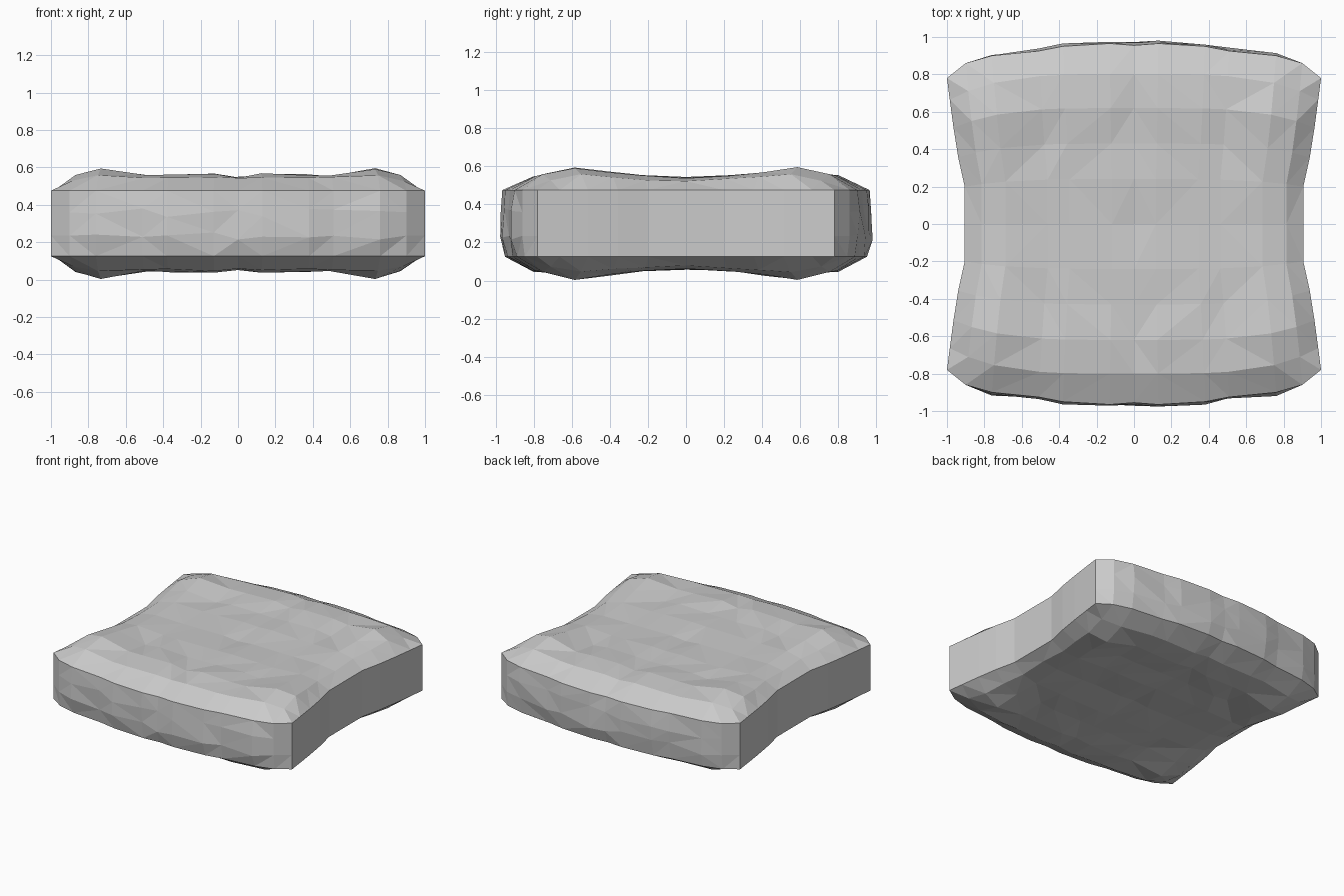
import bpy, bmesh, random

if "Cube" in bpy.data.objects:
    bpy.data.objects.remove(bpy.data.objects["Cube"])

random.seed(4)

# Quarter-plan layout: columns run out along x, rows run out along y
COLS = [0, .13, .38, .51, .76, .9, 1.0]
ROWS = [0, .24, .43, .62, .8, 1.0]
FRONT_Y = [.955, .965, .95, .925, .9, .86, .78]      # front seam curve, per column
SIDE_X = [.905, .905, .94, .965, .985, 1.0]          # pinched side seam, per row
# Pillow height above mid-plane, per row and inner column
PUFF = [[.235, .245, .24, .245, .245, .225],
        [.25, .255, .25, .25, .255, .235],
        [.245, .25, .255, .24, .275, .245],
        [.25, .27, .265, .26, .298, .26],
        [.245, .255, .25, .25, .26, .23]]
MID, SEAM = .30, .175
NC, NR = len(COLS) - 1, len(ROWS) - 1


def sign(n):
    return (n > 0) - (n < 0)


def plan(i, j):
    """Position in plan of grid node (i, j), mirrored about both axes."""
    a, b = abs(i), abs(j)
    u = COLS[a]
    x = u * SIDE_X[b]
    if b == NR:
        x = u
        y = FRONT_Y[a]
    else:
        y = ROWS[b] * (1 - .17 * u ** 4)
    return sign(i) * x, sign(j) * y


def panel(bm, side):
    """Top (side=1) or bottom (side=-1) puffed panel."""
    grid = {}
    for i in range(-NC, NC + 1):
        for j in range(-NR, NR + 1):
            x, y = plan(i, j)
            a, b = abs(i), abs(j)
            edge = a == NC or b == NR
            h = SEAM if edge else PUFF[b][a] - random.uniform(0, .008)
            if side < 0 and b == NR and a < NC:
                y *= .985
            grid[i, j] = bm.verts.new((x, y, MID + side * h))
    for i in range(-NC, NC):
        for j in range(-NR, NR):
            f = [grid[i, j], grid[i + 1, j], grid[i + 1, j + 1], grid[i, j + 1]]
            bm.faces.new(f if side > 0 else f[::-1])
    return grid


bm = bmesh.new()
top = panel(bm, 1)
bottom = panel(bm, -1)

# Perimeter walk, counter-clockwise from the front left corner
rim = ([(i, -NR) for i in range(-NC, NC)] + [(NC, j) for j in range(-NR, NR)]
       + [(i, NR) for i in range(NC, -NC, -1)] + [(-NC, j) for j in range(NR, -NR, -1)])

# Boxing wall: bulged front and back, flat sides
rings = [[bottom[k] for k in rim]]
for z in (.235, .36):
    ring = []
    for i, j in rim:
        x, y = plan(i, j)
        dz = 0
        if abs(j) == NR and abs(i) < NC - 1:
            y += sign(j) * random.uniform(.0, .02)
            dz = random.uniform(-.025, .025)
        ring.append(bm.verts.new((x, y, z + dz)))
    rings.append(ring)
rings.append([top[k] for k in rim])
n = len(rim)
for low, high in zip(rings, rings[1:]):
    for k in range(n):
        m = (k + 1) % n
        bm.faces.new((low[k], low[m], high[m], high[k]))

# Faceted low-poly finish
bmesh.ops.triangulate(bm, faces=bm.faces[:])
bmesh.ops.recalc_face_normals(bm, faces=bm.faces[:])
mesh = bpy.data.meshes.new("seat_cushion")
bm.to_mesh(mesh)
bm.free()
cushion = bpy.data.objects.new("seat_cushion", mesh)
bpy.context.collection.objects.link(cushion)
